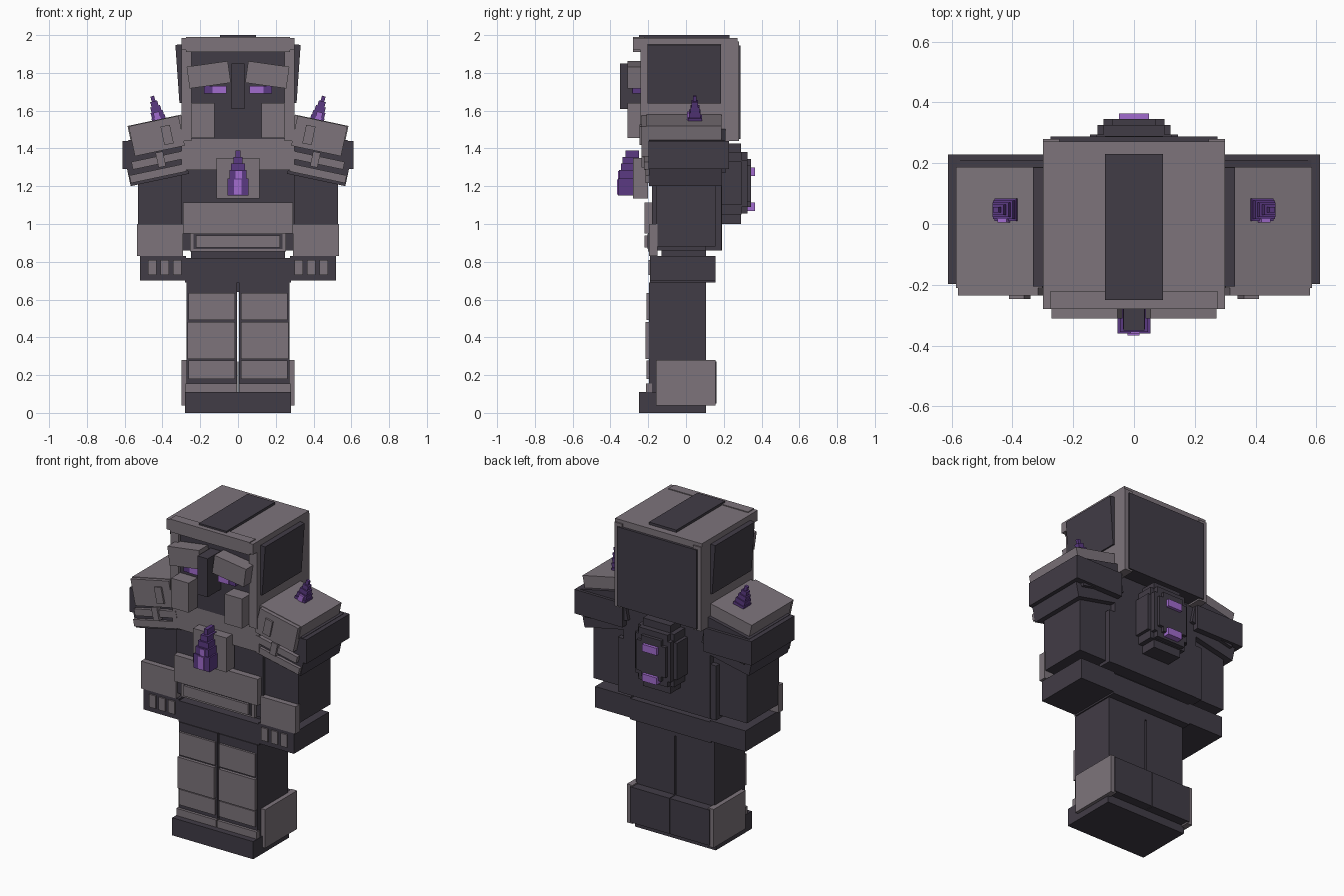
import bpy, bmesh, math

if "Cube" in bpy.data.objects:
    bpy.data.objects.remove(bpy.data.objects["Cube"])


def make_mat(name, col):
    m = bpy.data.materials.new(name)
    m.diffuse_color = (*col, 1)
    m.use_nodes = True
    m.node_tree.nodes["Principled BSDF"].inputs["Base Color"].default_value = m.diffuse_color
    return m


LIGHT = make_mat("warm grey stone", (0.205, 0.175, 0.198))
DARK = make_mat("dark slate", (0.053, 0.045, 0.061))
PURPLE = make_mat("deep violet", (0.105, 0.042, 0.225))
BRIGHT = make_mat("bright lilac", (0.36, 0.15, 0.62))


def box(name, xs, ys, zs, mat, pivot=None, angle=0, side=1):
    """Box from ranges; with a pivot, xs and zs are offsets in a frame tilted about y."""
    a = math.radians(angle)
    c, s = math.cos(a), math.sin(a)
    px, pz = pivot or (0, 0)
    bm = bmesh.new()
    bmesh.ops.create_cube(bm, size=1)
    for v in bm.verts:
        u = xs[0] if v.co.x < 0 else xs[1]
        y = ys[0] if v.co.y < 0 else ys[1]
        w = zs[0] if v.co.z < 0 else zs[1]
        v.co = (side * (px + u * c + w * s), y, pz - u * s + w * c)
    bmesh.ops.recalc_face_normals(bm, faces=bm.faces)
    me = bpy.data.meshes.new(name)
    bm.to_mesh(me)
    bm.free()
    me.materials.append(mat)
    ob = bpy.data.objects.new(name, me)
    bpy.context.collection.objects.link(ob)
    return ob


def pair(name, *args, **kw):
    for side, tag in ((1, "right"), (-1, "left")):
        box(f"{name}_{tag}", *args, side=side, **kw)


# Head core, helmet cap and panels
box("face_core", (-.27, .27), (-.22, .27), (1.45, 1.95), DARK)
box("helmet_cap", (-.30, .30), (-.28, .272), (1.92, 1.985), LIGHT)
box("cap_front_lip", (-.275, .275), (-.28, -.22), (1.91, 1.99), LIGHT)
box("crest_stripe", (-.095, .095), (-.25, .23), (1.98, 2.0), DARK)
box("crest_stripe_edge", (-.085, .085), (-.262, -.25), (1.98, 1.99), LIGHT)
box("head_back_panel", (-.275, .275), (.26, .288), (1.45, 1.945), DARK)
pair("helmet_side", (.245, .30), (-.24, .28), (1.44, 1.965), LIGHT)
pair("helmet_side_panel", (-.03, .012), (-.205, .185), (0, .31), DARK,
     pivot=(.298, 1.64), angle=4)

# Face details
pair("brow", (-.11, .11), (-.31, -.21), (-.058, .058), LIGHT, pivot=(.155, 1.79), angle=8)
pair("cheek", (.125, .245), (-.31, -.21), (1.455, 1.64), LIGHT)
pair("eye_inner", (.06, .135), (-.285, -.21), (1.69, 1.73), BRIGHT)
pair("eye_outer", (.135, .18), (-.283, -.21), (1.69, 1.73), PURPLE)
box("nose", (-.035, .035), (-.35, -.21), (1.61, 1.85), DARK)

# Torso
box("torso_core", (-.30, .30), (-.18, .19), (.86, 1.45), DARK)
box("chest_plate", (-.30, .30), (-.22, -.17), (1.285, 1.45), LIGHT)
box("belly_plate", (-.29, .29), (-.22, -.17), (.95, 1.115), LIGHT)
box("belt_frame", (-.255, .255), (-.20, -.17), (.855, .95), LIGHT)
box("belt_recess", (-.235, .235), (-.205, -.17), (.867, .948), DARK)
box("belt_plate", (-.222, .222), (-.22, -.17), (.875, .94), LIGHT)
box("waist", (-.25, .25), (-.13, .105), (.64, .87), DARK)
box("hip_block", (-.28, .28), (-.19, .155), (.69, .82), DARK)

# Chest crystal on its mount, narrowing upwards in steps
box("crystal_mount", (-.115, .115), (-.28, -.20), (1.135, 1.35), LIGHT)
for i, (w, d, z0, z1) in enumerate([(.055, .36, 1.15, 1.24), (.046, .355, 1.24, 1.285),
                                    (.036, .345, 1.285, 1.32), (.025, .335, 1.32, 1.355),
                                    (.012, .32, 1.355, 1.39)]):
    box(f"chest_crystal_{i}", (-w, w), (-d, -.25), (z0, z1), PURPLE)
box("chest_crystal_glint", (-.022, .018), (-.366, -.3), (1.155, 1.235), BRIGHT)
box("chest_crystal_small_glint", (-.012, .02), (-.36, -.3), (1.24, 1.28), BRIGHT)

# Rounded back shell made of stepped columns
for i, (w, d, z0, z1) in enumerate([(.145, .295, 1.10, 1.33), (.125, .295, 1.05, 1.38),
                                    (.095, .29, 1.00, 1.425), (.12, .325, 1.09, 1.34),
                                    (.10, .325, 1.055, 1.38), (.10, .345, 1.12, 1.31),
                                    (.07, .345, 1.09, 1.345)]):
    box(f"back_shell_{i}", (-w, w), (.18, d), (z0, z1), DARK)
for z in (1.07, 1.255):
    box("back_glow", (-.05, .05), (.30, .364), (z, z + .045), BRIGHT)

# Sloping shoulder armour, built in a tilted frame from its outer top corner
tilt = dict(pivot=(.58, 1.52), angle=12)
pair("shoulder_cap", (-.285, .005), (-.21, .187), (-.08, 0), LIGHT, **tilt)
pair("shoulder_front_plate", (-.27, 0), (-.235, -.19), (-.165, -.003), LIGHT, **tilt)
pair("shoulder_core", (-.28, .02), (-.195, .21), (-.25, -.075), DARK, **tilt)
pair("shoulder_lower", (-.26, .055), (-.195, .19), (-.315, -.2), DARK, **tilt)
pair("shoulder_block", (.28, .612), (-.198, .228), (1.29, 1.44), DARK)
pair("shoulder_strip_upper", (-.27, .025), (-.222, -.18), (-.232, -.19), LIGHT, **tilt)
pair("shoulder_strip_lower", (-.25, .05), (-.215, -.18), (-.30, -.258), LIGHT, **tilt)
pair("shoulder_clasp", (-.215, -.165), (-.246, -.2), (-.14, -.04), LIGHT, **tilt)
pair("shoulder_stud", (-.15, -.11), (-.235, -.2), (-.25, -.17), LIGHT, **tilt)

# Shoulder spikes, stacked steps leaning outwards
for i, (w, d) in enumerate([(.037, .037), (.033, .031), (.027, .024), (.019, .017), (.01, .009)]):
    pair(f"shoulder_spike_{i}", (-w, w), (.047 - d, .047 + d), (i * .028 - .01, i * .028 + .02),
         PURPLE, pivot=(.418, 1.55), angle=16)
pair("spike_glint", (-.012, .02), (.005, .03), (.0, .045), BRIGHT, pivot=(.418, 1.55), angle=16)

# Arms and hands
pair("arm", (.29, .53), (-.16, .155), (.88, 1.32), DARK)
pair("arm_back", (.29, .34), (.1, .188), (.86, 1.2), DARK)
pair("forearm_plate", (.292, .535), (-.195, -.15), (.83, 1.0), LIGHT)
pair("hand", (.275, .52), (-.19, .155), (.70, .83), DARK)
for i in range(3):
    x = .30 + i * .066
    pair(f"knuckle_{i}", (x, x + .045), (-.199, -.18), (.73, .81), LIGHT)

# Legs with layered front plates
pair("leg", (.006, .272), (-.195, .105), (.1, .69), DARK)
for i, (x1, y, z0, z1) in enumerate([(.262, .208, .492, .635), (.268, .215, .285, .48),
                                     (.262, .208, .18, .277)]):
    pair(f"leg_plate_{i}", (.015, x1), (-y, -.18), (z0, z1), LIGHT)

# Boots
pair("boot_sole", (0, .28), (-.25, .105), (0, .11), DARK)
pair("boot_toe_plate", (.004, .278), (-.212, -.18), (.11, .155), LIGHT)
pair("boot_heel", (.002, .275), (.05, .162), (.05, .272), DARK)
pair("boot_side_plate", (.262, .30), (-.16, .155), (.04, .28), LIGHT)
